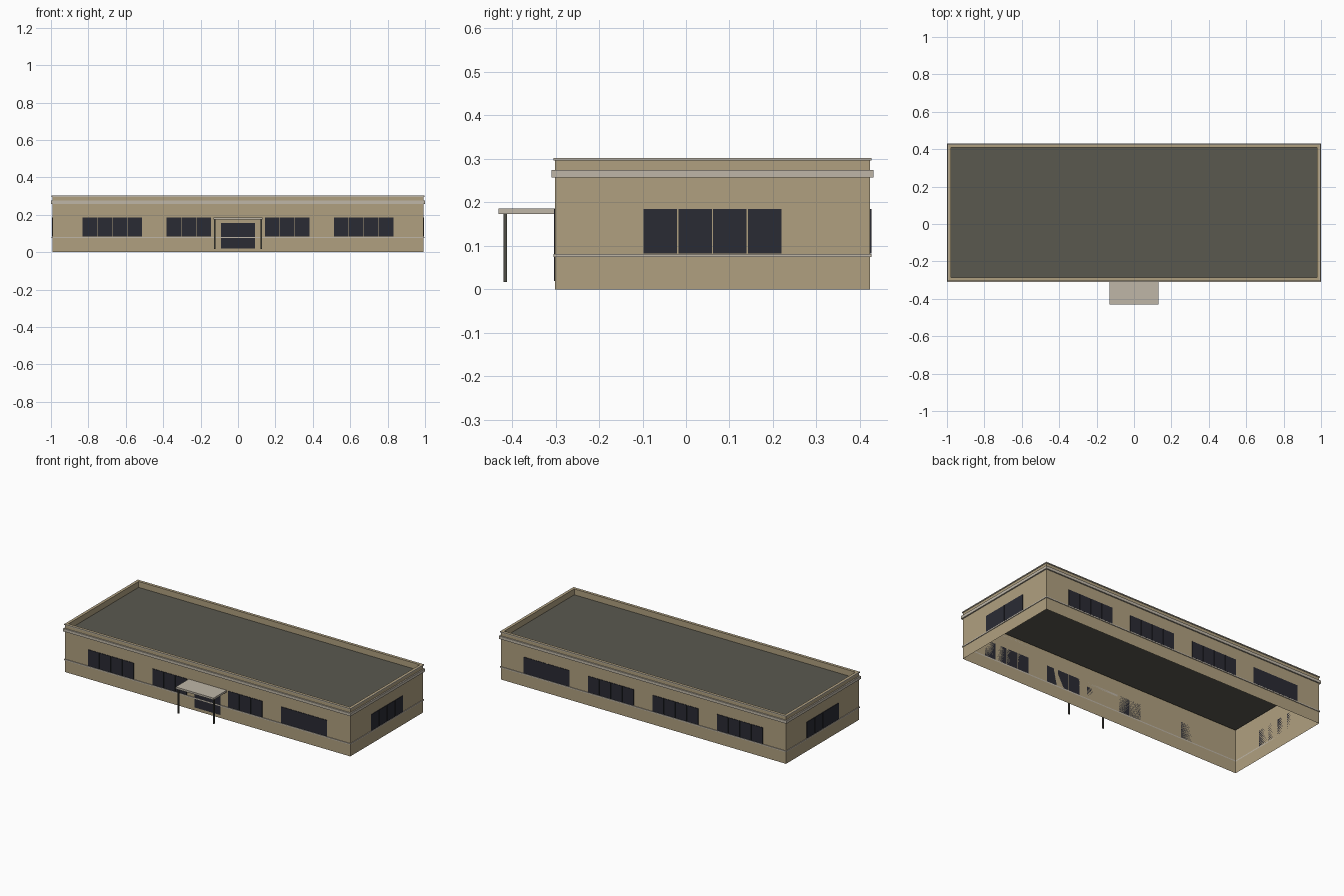
import bpy, bmesh

if "Cube" in bpy.data.objects:
    bpy.data.objects.remove(bpy.data.objects["Cube"], do_unlink=True)


def material(name, rgb):
    m = bpy.data.materials.new(name)
    m.use_nodes = True
    m.diffuse_color = (*rgb, 1)
    m.node_tree.nodes["Principled BSDF"].inputs["Base Color"].default_value = (*rgb, 1)
    return m


TAN = material("tan wall", (0.434, 0.352, 0.216))
TRIM = material("pale trim", (0.52, 0.47, 0.39))
ROOF = material("grey roof", (0.102, 0.098, 0.078))
GLASS = material("dark glass", (0.023, 0.024, 0.034))
METAL = material("dark metal", (0.075, 0.073, 0.06))

# Wall planes and heights
X, FRONT, BACK, TOP = 0.992, -0.301, 0.423, 0.302
MID = (FRONT + BACK) / 2


def add_box(bm, lo, hi):
    verts = bmesh.ops.create_cube(bm, size=1)["verts"]
    for v in verts:
        for i in range(3):
            v.co[i] = lo[i] if v.co[i] < 0 else hi[i]
    return verts


def finish(name, bm, *mats):
    mesh = bpy.data.meshes.new(name)
    bm.to_mesh(mesh)
    bm.free()
    for m in mats:
        mesh.materials.append(m)
    obj = bpy.data.objects.new(name, mesh)
    bpy.context.collection.objects.link(obj)
    return obj


def box(name, lo, hi, mat):
    bm = bmesh.new()
    add_box(bm, lo, hi)
    return finish(name, bm, mat)


# Open-bottomed building shell with a sunken roof behind the parapet
bm = bmesh.new()
add_box(bm, (-X, FRONT, 0), (X, BACK, TOP))
bm.normal_update()
bmesh.ops.delete(bm, geom=[f for f in bm.faces if f.normal.z < -0.5], context="FACES")
roof = next(f for f in bm.faces if f.normal.z > 0.5)
bmesh.ops.inset_region(bm, faces=[roof], thickness=0.02)
inner = bmesh.ops.extrude_discrete_faces(bm, faces=[roof])["faces"][0]
bmesh.ops.translate(bm, verts=inner.verts, vec=(0, 0, -0.037))
inner.material_index = 1
finish("building_shell", bm, TAN, ROOF)


# Trim bands running around the outside of the walls
def band(name, out, z0, z1):
    bm = bmesh.new()
    for s in (-1, 1):
        add_box(bm, (min(s * X, s * (X + out)), FRONT - out, z0),
                (max(s * X, s * (X + out)), BACK + out, z1))
    add_box(bm, (-X, FRONT - out, z0), (X, FRONT, z1))
    add_box(bm, (-X, BACK, z0), (X, BACK + out, z1))
    finish(name, bm, TRIM)


band("sill_band", 0.004, 0.075, 0.082)
band("cornice_band", 0.008, 0.257, 0.275)
band("parapet_cap", 0.004, 0.296, TOP)

# Windows: rows of thin panes with narrow gaps
PITCH, GAP, THICK = 0.08, 0.003, 0.003


def window(name, side, centre, panes):
    bm = bmesh.new()
    start = centre - (panes * PITCH - GAP) / 2
    for i in range(panes):
        a = start + i * PITCH
        b = a + PITCH - GAP
        if side in ("front", "back"):
            y = FRONT - THICK if side == "front" else BACK
            add_box(bm, (a, y, 0.083), (b, y + THICK, 0.185))
        else:
            x = X if side == "left" else -X - THICK
            add_box(bm, (x, a, 0.083), (x + THICK, b, 0.185))
    finish(name, bm, GLASS)


for label, s in (("left", 1), ("right", -1)):
    window(f"front_outer_window_{label}", "front", s * 0.672, 4)
    window(f"front_inner_window_{label}", "front", s * 0.263, 3)
    window(f"back_outer_window_{label}", "back", s * 0.672, 4)
    window(f"back_inner_window_{label}", "back", s * 0.225, 4)
    window(f"side_window_{label}", label, MID, 4)
    # Canopy post
    box(f"canopy_post_{label}", (s * 0.123 - 0.004, -0.419, 0.017),
        (s * 0.123 + 0.004, -0.411, 0.174), METAL)

# Entrance door and canopy
box("entrance_door", (-0.09, FRONT - THICK, 0.02), (0.09, FRONT, 0.157), GLASS)
box("entrance_canopy", (-0.132, -0.431, 0.174), (0.132, FRONT, 0.186), TRIM)
